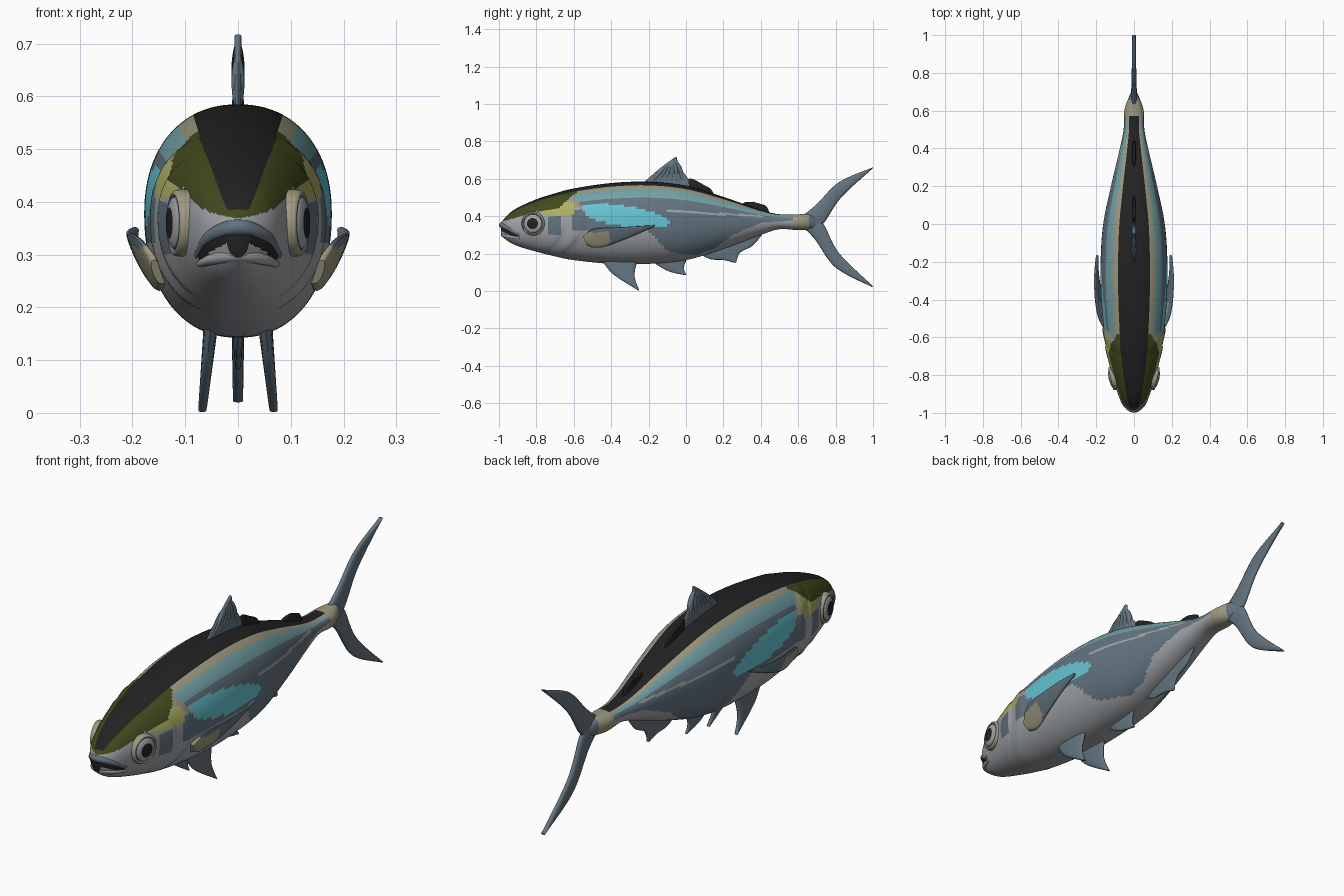
import bpy, bmesh, math
from mathutils import Vector

cube = bpy.data.objects.get("Cube")
if cube:
    bpy.data.objects.remove(cube, do_unlink=True)

# Colours
COLOURS = {
    "back_black": (.016, .016, .016), "olive_head": (.055, .068, .012),
    "slate_blue": (.125, .175, .215), "belly_grey": (.35, .37, .39),
    "tan_stripe": (.34, .32, .22), "teal_stripe": (.17, .36, .39),
    "bright_cyan": (.13, .56, .66), "yellow_green": (.42, .44, .13),
}
NAMES = list(COLOURS)
MATS = []
for name, rgb in COLOURS.items():
    m = bpy.data.materials.new(name)
    m.use_nodes = True
    m.diffuse_color = (*rgb, 1)
    bsdf = next(n for n in m.node_tree.nodes if n.type == 'BSDF_PRINCIPLED')
    bsdf.inputs["Base Color"].default_value = (*rgb, 1)
    bsdf.inputs["Roughness"].default_value = .7
    MATS.append(m)


def spline(pts, n):
    """Sample n + 1 smooth points through pts."""
    p = [Vector(q) for q in pts]
    p = [p[0]] + p + [p[-1]]
    out = []
    for i in range(n + 1):
        f = i / n * (len(pts) - 1)
        k = min(int(f), len(pts) - 2)
        t = f - k
        a, b, c, d = p[k:k + 4]
        out.append(b + (c - a) * (t / 2) + (a * 2 - b * 5 + c * 4 - d) * (t * t / 2)
                   + (b * 3 - a - c * 3 + d) * (t ** 3 / 2))
    return out


def skin(name, rings, colour):
    """Close a list of rings into a smooth solid; colour is a name or a rule on the face centre."""
    bm = bmesh.new()
    loops = [[bm.verts.new(p) for p in r] for r in rings]
    n = len(loops[0])
    for a, b in zip(loops, loops[1:]):
        for j in range(n):
            bm.faces.new((a[j], a[(j + 1) % n], b[(j + 1) % n], b[j]))
    bm.faces.new(loops[0])
    bm.faces.new(loops[-1])
    bmesh.ops.recalc_face_normals(bm, faces=bm.faces[:])
    for f in bm.faces:
        c = colour if isinstance(colour, str) else colour(f.calc_center_median())
        f.material_index = NAMES.index(c)
        f.smooth = True
    me = bpy.data.meshes.new(name)
    bm.to_mesh(me)
    bm.free()
    for m in MATS:
        me.materials.append(m)
    me.set_sharp_from_angle(angle=math.radians(50))
    ob = bpy.data.objects.new(name, me)
    bpy.context.collection.objects.link(ob)
    return ob


def step(a, b, x):
    t = max(0, min(1, (x - a) / (b - a)))
    return t * t * (3 - 2 * t)


def lookup(pts, y):
    """Linear interpolation in a short list of rows keyed by y."""
    for a, b in zip(pts, pts[1:]):
        if y <= b[0]:
            t = max(0, (y - a[0]) / (b[0] - a[0]))
            return [p + (q - p) * t for p, q in zip(a, b)]
    return list(pts[-1])


# Body stations: y, half width, bottom, top
STATIONS = spline([
    (-.988, .022, .295, .367), (-.95, .06, .265, .41), (-.9, .085, .24, .445),
    (-.8, .117, .21, .49), (-.7, .14, .185, .522), (-.6, .156, .165, .548),
    (-.4, .174, .145, .577), (-.2, .177, .145, .584), (0, .163, .165, .562),
    (.2, .122, .225, .503), (.4, .075, .3, .433), (.5, .055, .33, .41),
    (.6, .051, .325, .41), (.66, .032, .33, .41), (.7, .014, .34, .39)], 170)
SIDE_EDGE = [(-.6, .33), (-.2, .32), (-.1, .21), (.05, .19), (.15, .225), (.25, .3),
             (.4, .365), (.6, .38)]
OLIVE_EDGE = [(-1, .365), (-.9, .395), (-.8, .425), (-.68, .445), (-.58, .53)]


def gill_edge(z):
    return -.54 - 4 * (z - .37) ** 2


def body_colour(c):
    x, y, z = abs(c.x), c.y, c.z
    _, w, bot, top = lookup(STATIONS, y)
    upper = z > bot + .53 * (top - bot)
    ratio = x / w
    if y > .57:
        return "tan_stripe" if y < .655 else "slate_blue"
    if y < -.9 and abs(z - .325 - .45 * (-.97 - y)) < .012:
        return "back_black"
    if upper and ratio < .48 and z > .385:
        return "back_black"
    if y < -.58 and z > lookup(OLIVE_EDGE, y)[1]:
        return "olive_head"
    # head patches
    if y < gill_edge(z) + .01:
        if -.76 < y < -.6 and .405 < z < .475:
            return "yellow_green"
        if -.74 < y < -.67 and .3 < z < .4 or y > -.61 and .32 < z < .43:
            return "slate_blue"
        return "belly_grey" if z < .44 else "tan_stripe"
    # flank stripes
    if upper and ratio < .66:
        return "tan_stripe"
    if ((y + .33) / .24) ** 2 + ((z - .4 + .14 * (y + .33)) / .055) ** 2 < 1:
        return "bright_cyan"
    if upper and ratio < .84:
        return "teal_stripe"
    if -.1 < y < .42 and abs(z - .423 + .06 * y) < .005:
        return "belly_grey"
    return "slate_blue" if z > lookup(SIDE_EDGE, y)[1] else "belly_grey"


# Body, with raised gill covers
rings = []
for y, w, bot, top in STATIONS:
    mid = bot + .53 * (top - bot)
    ring = []
    for j in range(96):
        a = 2 * math.pi * j / 96
        ca, sa = math.cos(a), math.sin(a)
        x = w * math.copysign(abs(ca) ** .91, ca)
        z = mid + (top - mid if sa > 0 else mid - bot) * math.copysign(abs(sa) ** .91, sa)
        for shift, lift in ((0, .045), (.1, .03)):
            d = gill_edge(z) - shift - y
            x *= 1 + lift * step(0, .018, d) * (1 - step(.02, .11, d))
        ring.append((x, y, z))
    rings.append(ring)
skin("body", rings, body_colour)


def fin(name, lead, trail, thick, colour="slate_blue", place=lambda y, z, o: (o, y, z)):
    """Lens-section fin between a leading and a trailing edge, root to tip, as (y, z)."""
    n, k = 24, 20
    rows = []
    for i, (a, b) in enumerate(zip(spline(lead, n), spline(trail, n))):
        t = thick * (1 - .45 * i / n)
        row = []
        for j in range(k):
            ang = 2 * math.pi * j / k
            p = a.lerp(b, .5 - .5 * math.cos(ang))
            s = math.sin(ang)
            row.append(place(p.x, p.y, t * math.copysign(abs(s) ** .7, s)))
        rows.append(row)
    return skin(name, rows, colour)


# Middle fins
fin("dorsal_fin", [(-.26, .55), (-.15, .647), (-.056, .717)],
    [(.07, .53), (.005, .61), (-.035, .665), (-.05, .715)], .011)
fin("dorsal_fin_rear", [(-.03, .55), (.02, .6), (.08, .575)],
    [(.16, .49), (.14, .535), (.12, .555)], .01, "back_black")
fin("second_dorsal_fin", [(.29, .44), (.31, .472), (.36, .477)],
    [(.45, .41), (.43, .452), (.4, .465)], .012, "back_black")
fin("anal_fin", [(.07, .2), (.13, .17), (.2, .165), (.262, .15)],
    [(.42, .32), (.36, .245), (.29, .205), (.268, .153)], .011)
fin("small_belly_fin", [(-.2, .17), (-.1, .108), (-.002, .084)],
    [(.01, .18), (-.012, .125), (.002, .088)], .01)

# Tail
fin("tail_upper_lobe", [(.62, .4), (.7, .465), (.82, .583), (1, .661)],
    [(.7, .345), (.742, .37), (.83, .5), (.998, .655)], .017)
fin("tail_lower_lobe", [(.62, .345), (.69, .275), (.8, .125), (.997, .02)],
    [(.7, .385), (.74, .35), (.82, .2), (1, .026)], .017)


def tube(name, pts, radius, colour):
    """Smooth round strand through pts."""
    cu = bpy.data.curves.new(name, 'CURVE')
    cu.dimensions = '3D'
    cu.bevel_depth = radius
    cu.bevel_resolution = 3
    cu.use_fill_caps = True
    sp = cu.splines.new('POLY')
    path = spline(pts, 24)
    sp.points.add(len(path) - 1)
    for i, (q, p) in enumerate(zip(sp.points, path)):
        q.co = (*p, 1)
        q.radius = .4 + .6 * math.sin(math.pi * i / 24)
    cu.materials.append(MATS[NAMES.index(colour)])
    ob = bpy.data.objects.new(name, cu)
    bpy.context.collection.objects.link(ob)


# Dorsal and tail rays
for i in range(6):
    t = i / 6
    tube("dorsal_ray", [(0, -.2 + .22 * t, .57), (0, -.14 + .13 * t, .632 + .02 * t),
                        (0, -.1 + .05 * t, .675 + .03 * t)], .0125, "slate_blue")

# Lips
for name, half, r in (("upper_lip", [(.077, -.89, .298), (.05, -.95, .335)], .016),
                      ("lower_lip", [(.074, -.89, .282), (.046, -.945, .292)], .014)):
    tip = (0, -.984, .352) if name == "upper_lip" else (0, -.974, .3)
    pts = half + [tip] + [(-x, y, z) for x, y, z in reversed(half)]
    tube(name, pts, r, "slate_blue" if name == "upper_lip" else "belly_grey")

# Paired fins and eyes
for side, s in (("left", 1), ("right", -1)):
    fin(side + "_pectoral_fin", [(-.55, .29), (-.49, .332), (-.33, .342), (-.165, .352)],
        [(-.53, .245), (-.46, .232), (-.33, .275), (-.172, .343)], .012,
        lambda c: "tan_stripe" if c.y < -.41 and c.z < .313 else "slate_blue",
        lambda y, z, o: (s * (.163 + .42 * (z - .235) - .6 * (y + .33) ** 2 + o), y, z))
    fin(side + "_pelvic_fin", [(-.45, .165), (-.39, .09), (-.254, .002)],
        [(-.26, .165), (-.275, .08), (-.25, .005)], .014, "slate_blue",
        lambda y, z, o: (s * (.068 - .1 * z + o), y, z))

    # Eye: a flattened dome with pupil, iris and rim set by radius
    def eye_colour(c):
        r = math.hypot(c.y, c.z)
        return ("back_black" if r < .032 else "belly_grey" if r < .047
                else "slate_blue" if r < .055 else "tan_stripe")
    profile = spline([(.002, .03), (.03, .027), (.046, .021), (.05, .016),
                      (.056, .02), (.063, .012), (.064, -.02)], 24)
    rows = [[(s * h, r * math.cos(a), r * math.sin(a))
             for a in (2 * math.pi * j / 40 for j in range(40))] for r, h in profile]
    eye = skin(side + "_eye", rows, eye_colour)
    eye.location = (s * .104, -.815, .36)
    eye.rotation_euler = (0, 0, -.22 * s)
